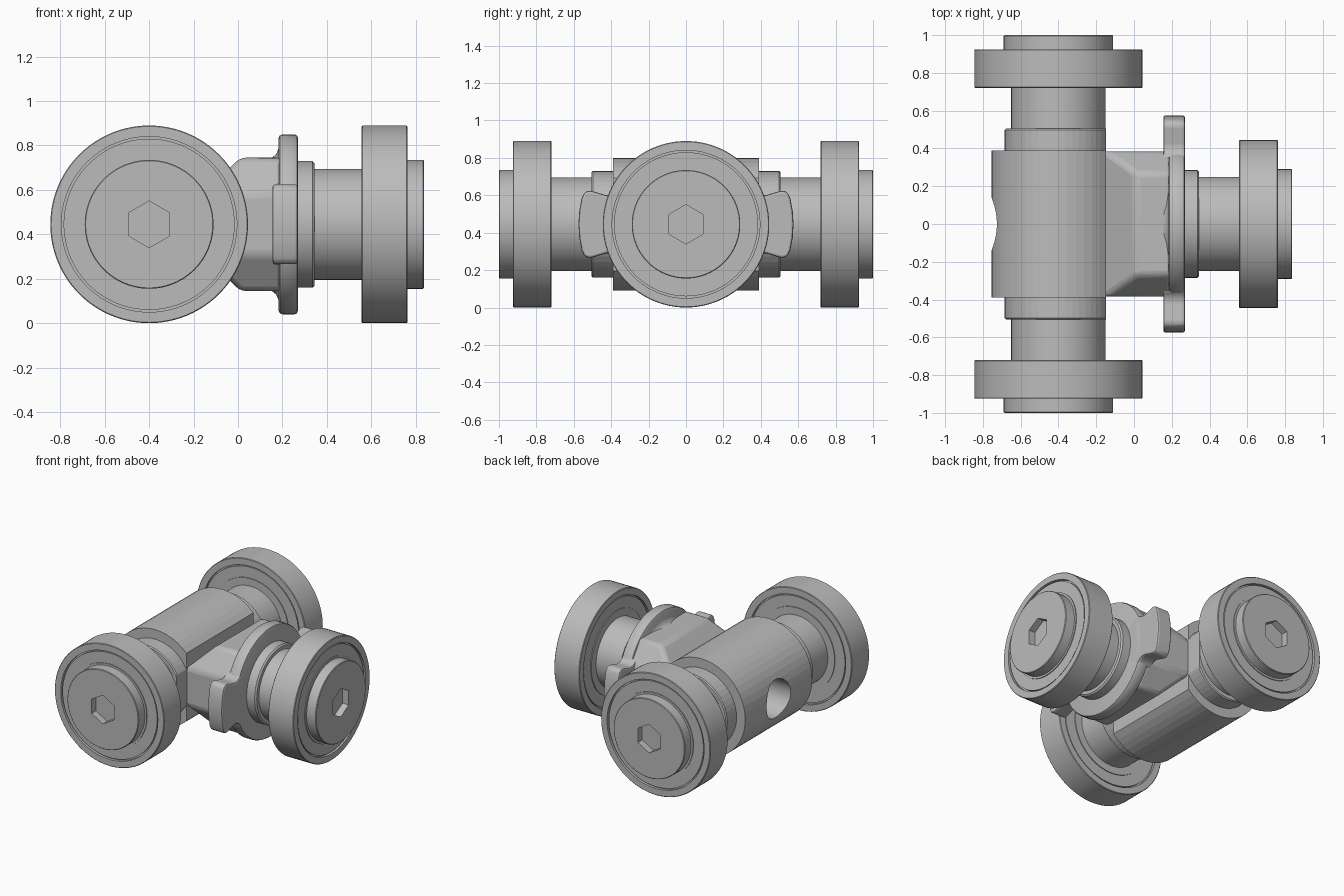
import bpy, bmesh, math
from mathutils import Vector

if "Cube" in bpy.data.objects:
    bpy.data.objects.remove(bpy.data.objects["Cube"], do_unlink=True)

steel = bpy.data.materials.new("plain_grey_steel")
steel.use_nodes = True
steel.diffuse_color = (0.5, 0.5, 0.5, 1)
steel.node_tree.nodes["Principled BSDF"].inputs["Base Color"].default_value = (0.5, 0.5, 0.5, 1)

UP = Vector((0, 0, 1))
MID = 0.445                       # height of all the axes
MAIN = Vector((-0.4, 0, MID))     # centre of the crossbar
STEM = Vector((0, 0, MID))        # origin of the side arm
RIGHT, FRONT, BACK = Vector((1, 0, 0)), Vector((0, -1, 0)), Vector((0, 1, 0))


def select(ob):
    bpy.ops.object.select_all(action="DESELECT")
    ob.select_set(True)
    bpy.context.view_layer.objects.active = ob


def finish(name, bm, smooth=True):
    bmesh.ops.recalc_face_normals(bm, faces=bm.faces)
    mesh = bpy.data.meshes.new(name)
    bm.to_mesh(mesh)
    bm.free()
    mesh.materials.append(steel)
    ob = bpy.data.objects.new(name, mesh)
    bpy.context.collection.objects.link(ob)
    if smooth:
        select(ob)
        bpy.ops.object.shade_smooth_by_angle(angle=math.radians(30))
    return ob


def lathe(name, profile, origin, axis, segs=96, smooth=True, closed=False):
    """Turn (distance along axis, radius) points around an axis."""
    bm = bmesh.new()
    side = UP.cross(axis)
    rings = []
    for a, r in profile:
        rings.append([bm.verts.new(origin + axis * a + r * (
            UP * math.cos(math.tau * i / segs) + side * math.sin(math.tau * i / segs)))
            for i in range(segs)])
    pairs = list(zip(rings, rings[1:]))
    if closed:
        pairs.append((rings[-1], rings[0]))
    else:
        bm.faces.new(rings[0])
        bm.faces.new(rings[-1])
    for p, q in pairs:
        for i in range(segs):
            j = (i + 1) % segs
            bm.faces.new((p[i], p[j], q[j], q[i]))
    return finish(name, bm, smooth)


def box(name, lo, hi):
    bm = bmesh.new()
    bmesh.ops.create_cube(bm, size=1)
    for v in bm.verts:
        v.co = Vector([(h if c > 0 else l) for c, l, h in zip(v.co, lo, hi)])
    return finish(name, bm, False)


def cut(ob, cutter):
    mod = ob.modifiers.new("cut", "BOOLEAN")
    mod.operation, mod.solver, mod.object = "DIFFERENCE", "EXACT", cutter
    select(ob)
    bpy.ops.object.modifier_apply(modifier=mod.name)
    bpy.data.objects.remove(cutter, do_unlink=True)


def soften(ob, width, segments=3):
    mod = ob.modifiers.new("rounded_edges", "BEVEL")
    mod.width, mod.segments, mod.limit_method = width, segments, "ANGLE"
    select(ob)
    bpy.ops.object.modifier_apply(modifier=mod.name)
    bpy.ops.object.shade_smooth_by_angle(angle=math.radians(30))


def roller_arm(name, origin, axis, s):
    """Headed pin with a hex socket, carrying a bearing that starts at s."""
    e = s + 0.205
    tip = s + 0.28
    pin = lathe(name + "_pin", [(s - 0.27, 0.25), (e - 0.01, 0.25), (e - 0.01, 0.29),
                                (tip - 0.004, 0.29), (tip, 0.286)], origin, axis)
    cut(pin, lathe("socket_cutter", [(tip - 0.05, 0.105), (tip + 0.1, 0.105)],
                   origin, axis, 6, False))
    # One face of the bearing: inner race, sunken seal, groove, outer race
    face = [(0, 0.24), (0, 0.305), (0.006, 0.305), (0.006, 0.385), (0.02, 0.385),
            (0.02, 0.395), (0, 0.395), (0, 0.441), (0.004, 0.445)]
    ring = [(s + d, r) for d, r in face] + [(e - d, r) for d, r in reversed(face)]
    lathe(name + "_bearing", ring, origin, axis, closed=True)


roller_arm("front_roller", MAIN, FRONT, 0.72)
roller_arm("back_roller", MAIN, BACK, 0.72)
roller_arm("side_roller", STEM, RIGHT, 0.557)

# Crossbar barrel with end collars, a flat on the inner side and a round hole
half = [(0.505, 0.2), (0.505, 0.278), (0.498, 0.285), (0.39, 0.285), (0.39, 0.355)]
barrel = lathe("crossbar_barrel", half + [(-a, r) for a, r in reversed(half)],
               MAIN, BACK, 48, False)
cut(barrel, box("flat_cutter", (-0.147, -0.8, 0), (0.3, 0.8, 1)))
cut(barrel, lathe("hole_cutter", [(0, 0.14), (0.6, 0.14)], MAIN, -RIGHT, 48, False))

# Chamfered neck block between the crossbar and the side arm
bm = bmesh.new()
for x, y, z in [(-0.2, 0.385, 0.09), (-0.15, 0.385, 0.14), (0.01, 0.27, 0.3),
                (0.2, 0.27, 0.3), (0.2, 0.385, 0.14)]:
    for sy in (1, -1):
        for sz in (1, -1):
            bm.verts.new((x, sy * y, MID + sz * z))
bmesh.ops.convex_hull(bm, input=bm.verts)
bmesh.ops.dissolve_limit(bm, angle_limit=0.03, verts=bm.verts, edges=bm.edges)
soften(finish("neck_block", bm), 0.025)

# Round plate, with a fillet towards the neck
lathe("stop_plate", [(0.13, 0.295), (0.155, 0.302), (0.172, 0.316), (0.182, 0.34),
                     (0.183, 0.39), (0.188, 0.4), (0.2, 0.405), (0.255, 0.405),
                     (0.266, 0.4), (0.27, 0.388)], STEM, RIGHT)

# Two wedge-shaped ears on the plate, with fillets at their roots
edge = [(28, 0.3), (28, 0.4), (24.5, 0.408), (21.5, 0.425), (20, 0.455), (19.5, 0.535),
        (18.8, 0.555), (17.2, 0.57), (14, 0.575), (7, 0.575)]
outline = edge + [(0, 0.575)] + [(-t, r) for t, r in reversed(edge)]
for name, sign in (("front_ear", -1), ("back_ear", 1)):
    bm = bmesh.new()
    base = bm.faces.new([bm.verts.new((0.155, sign * r * math.cos(math.radians(t)),
                                       MID + r * math.sin(math.radians(t))))
                         for t, r in outline])
    top = bmesh.ops.extrude_face_region(bm, geom=[base])["geom"]
    bmesh.ops.translate(bm, vec=(0.115, 0, 0),
                        verts=[v for v in top if isinstance(v, bmesh.types.BMVert)])
    ear = finish(name, bm)
    soften(ear, 0.012, 2)

# Collar at the root of the side arm
lathe("side_collar", [(0.2, 0.285), (0.335, 0.285), (0.345, 0.275)], STEM, RIGHT)
